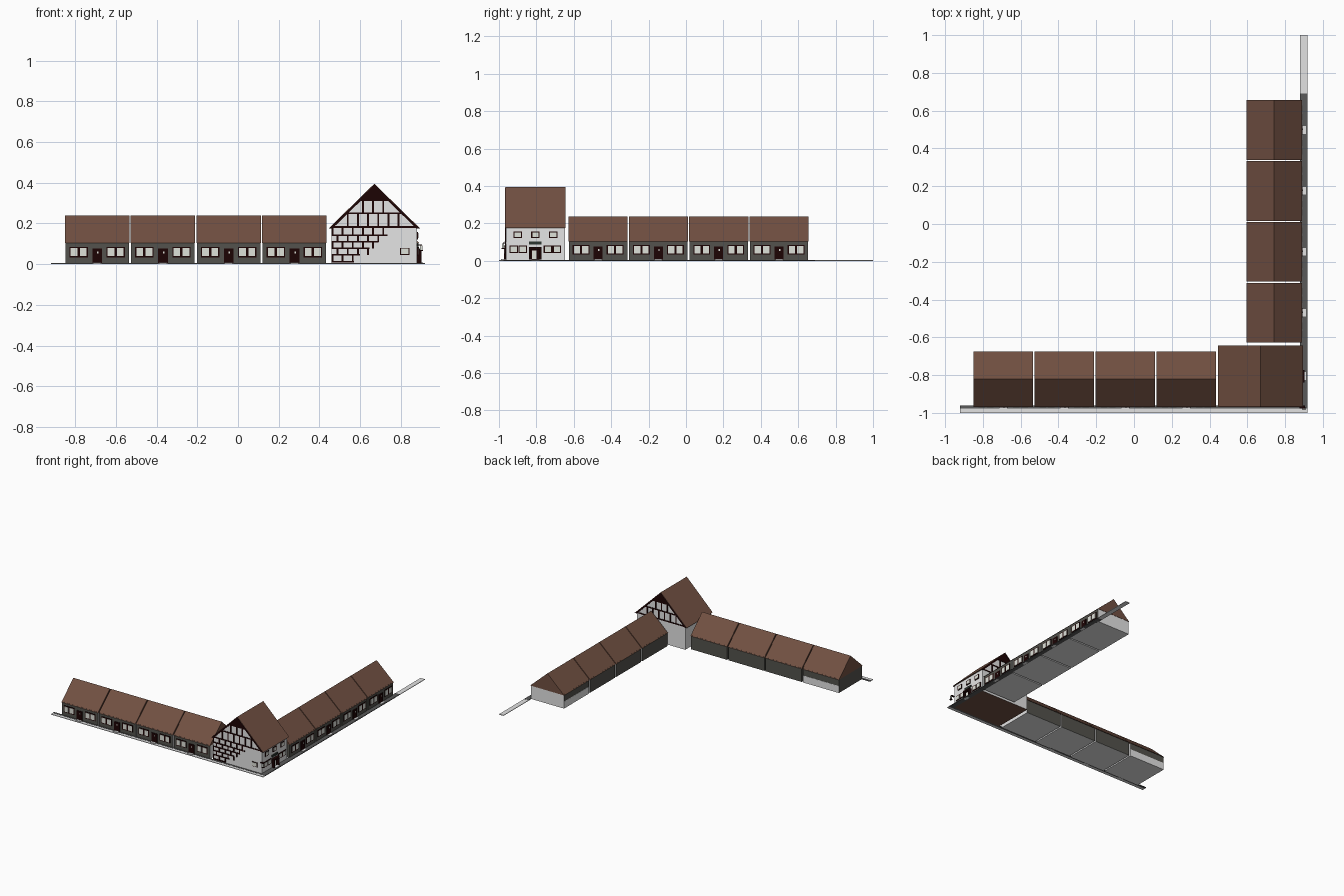
import bpy, bmesh, math
from mathutils import Matrix, Vector

if "Cube" in bpy.data.objects:
    bpy.data.objects.remove(bpy.data.objects["Cube"])


def material(name, rgb):
    m = bpy.data.materials.new(name)
    m.diffuse_color = (*rgb, 1)
    m.use_nodes = True
    m.node_tree.nodes["Principled BSDF"].inputs["Base Color"].default_value = m.diffuse_color
    return m


ROOF = material("brown_tile", (0.165, 0.08, 0.054))
STONE = material("dark_wall", (0.088, 0.086, 0.074))
PLASTER = material("white_plaster", (0.78, 0.78, 0.78))
TIMBER = material("dark_timber", (0.012, 0.001, 0.001))
PANE = material("pale_glass", (0.74, 0.76, 0.70))
PAVE = material("light_paving", (0.76, 0.76, 0.76))
ROAD = material("dark_paving", (0.10, 0.10, 0.10))
SIGN = material("green_board", (0.025, 0.035, 0.028))
I4 = Matrix.Identity(4)
TURN = Matrix.Rotation(math.radians(90), 4, 'Z')


def finish(name, bm, mats, matrix=I4):
    bmesh.ops.recalc_face_normals(bm, faces=bm.faces)
    me = bpy.data.meshes.new(name)
    bm.to_mesh(me)
    bm.free()
    for m in mats:
        me.materials.append(m)
    ob = bpy.data.objects.new(name, me)
    ob.matrix_world = matrix
    bpy.context.collection.objects.link(ob)
    return ob


def boxes(name, spans, mat, matrix=I4):
    """One object from boxes given as x0, x1, y0, y1, z0, z1."""
    bm = bmesh.new()
    for x0, x1, y0, y1, z0, z1 in spans:
        mid = Vector(((x0 + x1) / 2, (y0 + y1) / 2, (z0 + z1) / 2))
        size = Matrix.Diagonal((x1 - x0, y1 - y0, z1 - z0, 1))
        bmesh.ops.create_cube(bm, size=1, matrix=Matrix.Translation(mid) @ size)
    return finish(name, bm, [mat], matrix)


def prism(profile, v0, v1, along_x=False):
    """Extrude a (u, z) profile along y, or along x."""
    bm = bmesh.new()
    pts = [(v0, u, z) if along_x else (u, v0, z) for u, z in profile]
    face = bm.faces.new([bm.verts.new(p) for p in pts])
    ext = bmesh.ops.extrude_face_region(bm, geom=[face])
    d = v1 - v0
    bmesh.ops.translate(bm, vec=(d, 0, 0) if along_x else (0, d, 0),
                        verts=[g for g in ext["geom"] if isinstance(g, bmesh.types.BMVert)])
    # make sure both ends are closed
    bmesh.ops.holes_fill(bm, edges=bm.edges)
    bmesh.ops.recalc_face_normals(bm, faces=bm.faces)
    return bm


def windows(name, rects, matrix, edge=0.006):
    """Dark frame plates with pale panes on top, facing local -y."""
    boxes(name + "_frames", [(a, b, -0.004, 0.004, c, d) for a, b, c, d in rects], TIMBER, matrix)
    boxes(name + "_panes", [(a + edge, b - edge, -0.006, 0, c + edge, d - edge)
                            for a, b, c, d in rects], PANE, matrix)


def cottage(name, matrix, pale_back=False):
    # walls: dark stone with one pale end and a pale floor
    walls = boxes(name + "_walls", [(-0.156, 0.156, 0, 0.286, 0, 0.108)], STONE, matrix)
    walls.data.materials.append(PLASTER)
    for p in walls.data.polygons:
        p.material_index = 1 if p.normal.x > 0.5 or p.normal.z < -0.5 else 0
    if pale_back:
        boxes(name + "_back_render", [(-0.156, 0.156, 0.28, 0.2875, 0, 0.055)], PLASTER, matrix)
    # roof
    finish(name + "_roof", prism([(-0.004, 0.104), (0.145, 0.238), (0.290, 0.104)],
                                 -0.158, 0.158, True), [ROOF], matrix)
    # windows in mirrored pairs
    wins = []
    for s in (-1, 1):
        for a, b in ((0.046, 0.091), (0.091, 0.136)):
            lo, hi = sorted((s * a, s * b))
            wins.append((lo, hi, 0.033, 0.085))
    windows(name + "_window", wins, matrix)
    # door, its small light and the doorstep
    boxes(name + "_door", [(-0.024, 0.024, -0.006, 0.002, 0.006, 0.076)], TIMBER, matrix)
    boxes(name + "_door_light", [(0, 0.007, -0.008, -0.005, 0.052, 0.062)], PANE, matrix)
    boxes(name + "_step", [(-0.02, 0.02, -0.024, -0.004, 0, 0.009)], PAVE, matrix)


# two rows of cottages meeting at the corner
for i in range(4):
    cottage(f"front_cottage_{i+1}", Matrix.Translation((-0.692 + 0.323 * i, -0.966, 0)), i == 0)
    cottage(f"side_cottage_{i+1}", Matrix.Translation((0.886, -0.470 + 0.3225 * i, 0)) @ TURN, i == 3)

# corner house walls, open under the roof, with a brown floor
CX, Y0, Y1 = 0.67, -0.963, -0.648
bm = prism([(0.46, 0), (0.88, 0), (0.88, 0.18), (CX, 0.386), (0.46, 0.18)], Y0, Y1)
bmesh.ops.delete(bm, geom=[f for f in bm.faces if f.normal.z > 0.3], context='FACES_ONLY')
walls = finish("corner_house_walls", bm, [PLASTER, ROOF])
for p in walls.data.polygons:
    p.material_index = 1 if abs(p.normal.z) > 0.5 else 0


def chevron(t, w=0.225, top=0.395):
    return [(CX - w, 0.175), (CX, top), (CX + w, 0.175), (CX + w - t, 0.175),
            (CX, top - t), (CX - w + t, 0.175)]


finish("corner_house_roof", prism(chevron(0.010), -0.966, -0.644), [ROOF])


# half-timbering on both gables: rails and staggered studs
def slope_half(z):
    return min(0.21, 0.21 * (0.386 - z) / 0.206)


RAILS = [(0.012, 0.57), (0.045, 0.60), (0.077, 0.645), (0.109, 0.69), (0.141, 0.735),
         (0.182, 0.88), (0.25, 0.88), (0.315, 0.88)]


def gable(name, ya, yb, first):
    spans = []
    for k in range(first, len(RAILS)):
        z, limit = RAILS[k]
        half = slope_half(z)
        right = min(CX + half, limit)
        spans.append((CX - half, right, ya, yb, z - 0.004, z + 0.004))
        if k + 1 == len(RAILS):
            continue
        ztop, toplimit = RAILS[k + 1]
        half = slope_half(ztop)
        right = min(CX + half, toplimit if k != 4 else 0.75)
        x = 0.464 + (0.025 if k % 2 else 0)
        while x < right:
            if x > CX - half:
                spans.append((x - 0.0045, x + 0.0045, ya, yb, z, ztop))
            x += 0.05
    boxes(name + "_timbers", spans, TIMBER)
    finish(name + "_peak", prism([(CX - 0.072, 0.315), (CX + 0.072, 0.315), (CX, 0.386)], ya, yb),
           [TIMBER])
    finish(name + "_bargeboard", prism(chevron(0.016, 0.222, 0.392), ya - 0.001, yb + 0.001), [TIMBER])


gable("front_gable", Y0 - 0.004, Y0 + 0.001, 0)
gable("back_gable", Y1 - 0.001, Y1 + 0.004, 5)
windows("gable_window", [(0.797, 0.842, 0.045, 0.08)], Matrix.Translation((0, Y0, 0)), 0.004)

# corner house entrance side
side = Matrix.Translation((0.88, -0.805, 0)) @ TURN
rects = [(x - 0.023, x + 0.023, 0.122, 0.158) for x in (-0.095, 0, 0.095)]
rects += [(x - 0.023, x + 0.023, 0.042, 0.083) for x in (-0.115, -0.067, 0.067, 0.115)]
windows("entrance_side_window", rects, side)
boxes("entrance_porch", [(-0.034, 0.032, -0.022, 0, 0.062, 0.075),
                         (-0.034, -0.024, -0.022, 0, 0.006, 0.062),
                         (0.022, 0.032, -0.022, 0, 0.006, 0.062),
                         (-0.024, 0.022, -0.006, 0, 0.006, 0.062)], TIMBER, side)
boxes("entrance_door", [(-0.018, 0.006, -0.009, -0.005, 0.01, 0.055)], PANE, side)
boxes("entrance_board", [(-0.035, 0.033, -0.008, 0, 0.087, 0.103)], SIGN, side)
boxes("entrance_step", [(-0.022, 0.022, -0.03, -0.006, 0, 0.008)], PAVE, side)

# corner lantern on a bracket
boxes("lantern_bracket", [(0.876, 0.905, -0.978, -0.962, 0.092, 0.097),
                          (0.892, 0.908, -0.986, -0.97, 0.064, 0.07)], TIMBER)
boxes("lantern_glass", [(0.894, 0.906, -0.984, -0.972, 0.07, 0.092)], PANE)

# pavements
boxes("light_pavement", [(-0.92, 0.918, -1, -0.977, 0, 0.004),
                         (0.88, 0.918, 0.69, 1, 0, 0.004)], PAVE)
boxes("dark_pavement", [(-0.92, 0.88, -0.977, -0.96, 0, 0.005),
                        (0.88, 0.918, -0.977, 0.69, 0, 0.005)], ROAD)
